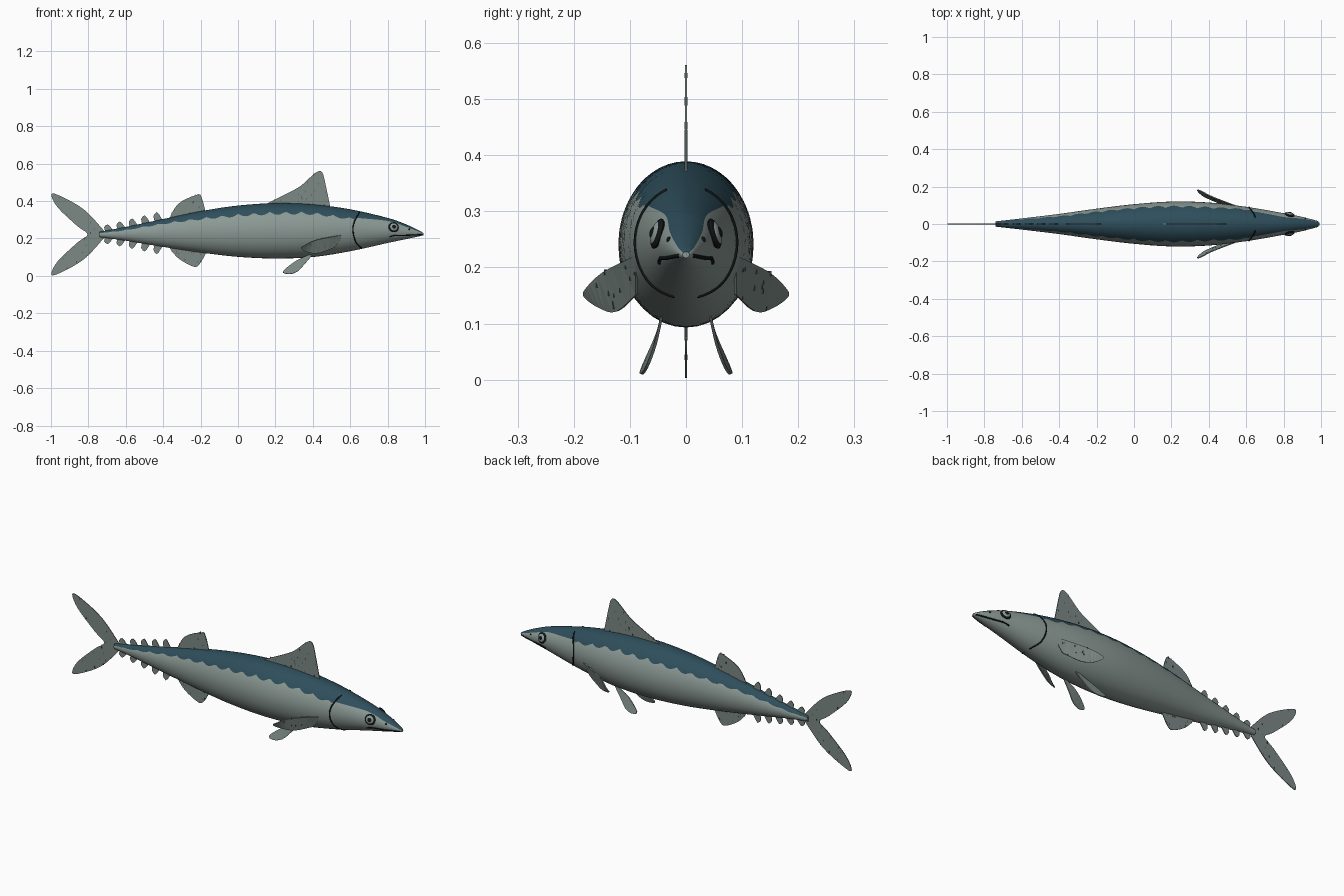
import bpy, bmesh, math, random
from mathutils import Vector

cube = bpy.data.objects.get("Cube")
if cube:
    bpy.data.objects.remove(cube, do_unlink=True)
random.seed(4)


def material(name, r, g, b):
    m = bpy.data.materials.new(name)
    m.use_nodes = True
    m.diffuse_color = (r, g, b, 1)
    bsdf = m.node_tree.nodes["Principled BSDF"]
    bsdf.inputs["Base Color"].default_value = (r, g, b, 1)
    bsdf.inputs["Roughness"].default_value = 0.6
    return m


SILVER = material("silver grey", 0.26, 0.32, 0.30)
BLUE = material("dark sea blue", 0.027, 0.076, 0.105)
FIN = material("fin grey", 0.20, 0.25, 0.235)
SPOT = material("fin speckle", 0.06, 0.085, 0.085)
BLACK = material("black", 0.006, 0.008, 0.009)


def finish(name, bm, mats, smooth=True):
    bmesh.ops.recalc_face_normals(bm, faces=bm.faces)
    mesh = bpy.data.meshes.new(name)
    bm.to_mesh(mesh)
    bm.free()
    obj = bpy.data.objects.new(name, mesh)
    bpy.context.collection.objects.link(obj)
    for m in mats:
        mesh.materials.append(m)
    if smooth:
        bpy.ops.object.select_all(action='DESELECT')
        obj.select_set(True)
        bpy.context.view_layer.objects.active = obj
        bpy.ops.object.shade_smooth_by_angle(angle=math.radians(40))
    return obj


def spline(points, steps):
    """Smooth path through points of any dimension."""
    p = [points[0]] + list(points) + [points[-1]]
    out = []
    for a, b, c, d in zip(p, p[1:], p[2:], p[3:]):
        for i in range(steps):
            t = i / steps
            out.append([0.5 * (2 * q + (r - o) * t + (2 * o - 5 * q + 4 * r - s) * t * t
                               + (3 * q - o - 3 * r + s) * t ** 3)
                        for o, q, r, s in zip(a, b, c, d)])
    return out + [list(points[-1])]


# Body stations: x, top, bottom, half width, lower edge of the blue back
STATIONS = [
    (-0.74, 0.236, 0.207, 0.014, 0.228), (-0.6, 0.262, 0.188, 0.030, 0.248),
    (-0.4, 0.304, 0.155, 0.054, 0.284), (-0.2, 0.346, 0.125, 0.082, 0.312),
    (0.0, 0.376, 0.102, 0.106, 0.332), (0.2, 0.389, 0.093, 0.120, 0.344),
    (0.4, 0.382, 0.101, 0.115, 0.342), (0.6, 0.356, 0.132, 0.092, 0.314),
    (0.8, 0.310, 0.176, 0.058, 0.294), (0.9, 0.275, 0.197, 0.038, 0.262),
    (0.97, 0.242, 0.212, 0.018, 0.236), (0.992, 0.228, 0.217, 0.006, 0.226)]
RINGS = spline(STATIONS, 13)


def section(x):
    for a, b in zip(RINGS, RINGS[1:]):
        if a[0] <= x <= b[0]:
            t = (x - a[0]) / (b[0] - a[0])
            return [u + (v - u) * t for u, v in zip(a, b)]
    return RINGS[0] if x < RINGS[0][0] else RINGS[-1]


def half_width(x, z):
    _, top, bottom, w, _ = section(x)
    s = (2 * z - top - bottom) / (top - bottom)
    return w * math.sqrt(max(0.0, 1 - s * s))


# Body: rings whose vertices follow the scalloped colour edge
UPPER, LOWER = 14, 26
bm = bmesh.new()
loops = []
for x, top, bottom, w, edge in RINGS:
    centre, h = (top + bottom) / 2, (top - bottom) / 2
    if -0.7 < x < 0.62:
        edge -= 0.12 * h * abs(math.sin(math.pi * x / 0.085))
    a = math.asin(max(-0.9, min(0.95, (edge - centre) / h)))
    angles = [a + (math.pi - 2 * a) * i / UPPER for i in range(UPPER)]
    angles += [math.pi - a + (math.pi + 2 * a) * i / LOWER for i in range(LOWER)]
    loops.append([bm.verts.new((x, w * math.cos(t), centre + h * math.sin(t))) for t in angles])
n = UPPER + LOWER
for p, q in zip(loops, loops[1:]):
    for i in range(n):
        j = (i + 1) % n
        face = bm.faces.new((p[i], q[i], q[j], p[j]))
        face.material_index = 1 if i < UPPER else 0
bm.faces.new(loops[0])
bm.faces.new(loops[-1])
finish("body", bm, [SILVER, BLUE])


def fin(name, points, spots=0, steps=4, thick=0.004):
    """Thin plate inside a smooth outline, with optional speckles."""
    outline = [Vector(p) if len(p) == 3 else Vector((p[0], 0, p[1])) for p in points]
    outline = [Vector(p) for p in spline(outline, steps)]
    bm = bmesh.new()
    face = bm.faces.new([bm.verts.new(p) for p in outline])
    face.normal_update()
    normal = face.normal.copy()
    bmesh.ops.triangulate(bm, faces=[face])
    tris = [[v.co.copy() for v in f.verts] for f in bm.faces]
    areas = [f.calc_area() for f in bm.faces]
    obj = finish(name, bm, [FIN], smooth=False)
    solid = obj.modifiers.new("thickness", 'SOLIDIFY')
    solid.thickness = thick
    solid.offset = 0
    if not spots:
        return
    bm = bmesh.new()
    for tri in random.choices(tris, areas, k=spots):
        u, v = sorted((random.random(), random.random()))
        c = tri[0] * u + tri[1] * (v - u) + tri[2] * (1 - v)
        made = bmesh.ops.create_cube(bm, size=1)["verts"]
        bmesh.ops.scale(bm, verts=made, vec=(0.003, thick + 0.002, 0.009))
        bmesh.ops.translate(bm, verts=made, vec=c)
    finish(name + "_speckles", bm, [SPOT], smooth=False)


# Fins along the middle
fin("first_dorsal_fin", [(0.13, 0.375), (0.2, 0.41), (0.275, 0.447), (0.34, 0.485), (0.415, 0.552),
                         (0.45, 0.553), (0.47, 0.48), (0.495, 0.36)], 26)
fin("second_dorsal_fin", [(-0.37, 0.30), (-0.32, 0.385), (-0.22, 0.434), (-0.195, 0.42),
                          (-0.172, 0.335)], 12)
fin("anal_fin", [(-0.37, 0.155), (-0.32, 0.095), (-0.24, 0.05), (-0.205, 0.063),
                 (-0.165, 0.135)], 12)
AXIS = 0.222
lobe = [(-0.71, 0.012), (-0.82, 0.13), (-0.945, 0.203), (-0.998, 0.215),
        (-0.965, 0.145), (-0.86, 0.045), (-0.805, 0)]
tail = [(x, AXIS + z) for x, z in lobe] + [(x, AXIS - z) for x, z in lobe[-2::-1]]
fin("tail_fin", tail, 16)

# Finlets above and below the tail root
for i in range(5):
    x = -0.43 - 0.066 * i
    _, top, bottom, _, _ = section(x)
    height = 0.043 - 0.003 * i
    for side, base, d in (("upper", top, 1), ("lower", bottom, -1)):
        fin(f"{side}_finlet_{i + 1}",
            [(x + 0.03, base - 0.006 * d), (x + 0.014, base + 0.5 * height * d),
             (x - 0.004, base + height * d), (x - 0.022, base + 0.5 * height * d),
             (x - 0.015, base - 0.008 * d)], steps=2)


def tube(name, points, side, radius):
    """Dark line lying on the body, given as x and z points."""
    curve = bpy.data.curves.new(name, 'CURVE')
    curve.dimensions = '3D'
    curve.bevel_depth = radius
    curve.bevel_resolution = 1
    path = spline(points, 6)
    line = curve.splines.new('POLY')
    line.points.add(len(path) - 1)
    for pt, (x, z) in zip(line.points, path):
        pt.co = (x, side * half_width(x, z), z, 1)
    curve.materials.append(BLACK)
    obj = bpy.data.objects.new(name, curve)
    bpy.context.collection.objects.link(obj)
    bpy.ops.object.select_all(action='DESELECT')
    obj.select_set(True)
    bpy.context.view_layer.objects.active = obj
    bpy.ops.object.convert(target='MESH')


def disc(name, x, z, side, radius, thick, mat):
    """Flattened dome facing away from the body surface."""
    e = 0.004
    slope_x = (half_width(x + e, z) - half_width(x - e, z)) / (2 * e)
    slope_z = (half_width(x, z + e) - half_width(x, z - e)) / (2 * e)
    normal = Vector((-slope_x, 1, -slope_z)).normalized()
    centre = Vector((x, half_width(x, z), z)) + normal * 0.001
    normal.y *= side
    centre.y *= side
    bm = bmesh.new()
    bmesh.ops.create_uvsphere(bm, u_segments=24, v_segments=12, radius=1)
    bmesh.ops.scale(bm, verts=bm.verts, vec=(radius, radius, thick))
    bm.transform(normal.to_track_quat('Z', 'Y').to_matrix().to_4x4())
    bmesh.ops.translate(bm, verts=bm.verts, vec=centre)
    finish(name, bm, [mat])


# Paired fins and head details
for word, s in (("near", -1), ("far", 1)):
    fin(f"{word}_pectoral_fin",
        [(x, s * y, z) for x, y, z in [(0.57, 0.088, 0.222), (0.42, 0.145, 0.193), (0.36, 0.176, 0.165),
                                       (0.338, 0.180, 0.148), (0.37, 0.150, 0.127), (0.43, 0.122, 0.122),
                                       (0.515, 0.088, 0.152)]], 10, thick=0.005)
    fin(f"{word}_pelvic_fin",
        [(x, s * y, z) for x, y, z in [(0.385, 0.043, 0.115), (0.31, 0.052, 0.08), (0.242, 0.076, 0.025),
                                       (0.27, 0.080, 0.01), (0.315, 0.070, 0.022), (0.355, 0.055, 0.062),
                                       (0.40, 0.043, 0.115)]], thick=0.005)
    tube(f"{word}_gill_line", [(0.648, 0.338), (0.622, 0.29), (0.615, 0.24), (0.63, 0.18), (0.662, 0.148)],
         s, 0.0035)
    tube(f"{word}_mouth_line", [(0.81, 0.208), (0.84, 0.216), (0.9, 0.217), (0.985, 0.221)], s, 0.0035)
    disc(f"{word}_eye_rim", 0.832, 0.26, s, 0.028, 0.009, BLACK)
    disc(f"{word}_eye_iris", 0.832, 0.26, s, 0.0235, 0.0122, SILVER)
    disc(f"{word}_eye_pupil", 0.832, 0.26, s, 0.016, 0.0145, BLACK)
    disc(f"{word}_nostril", 0.915, 0.25, s, 0.005, 0.003, BLACK)
